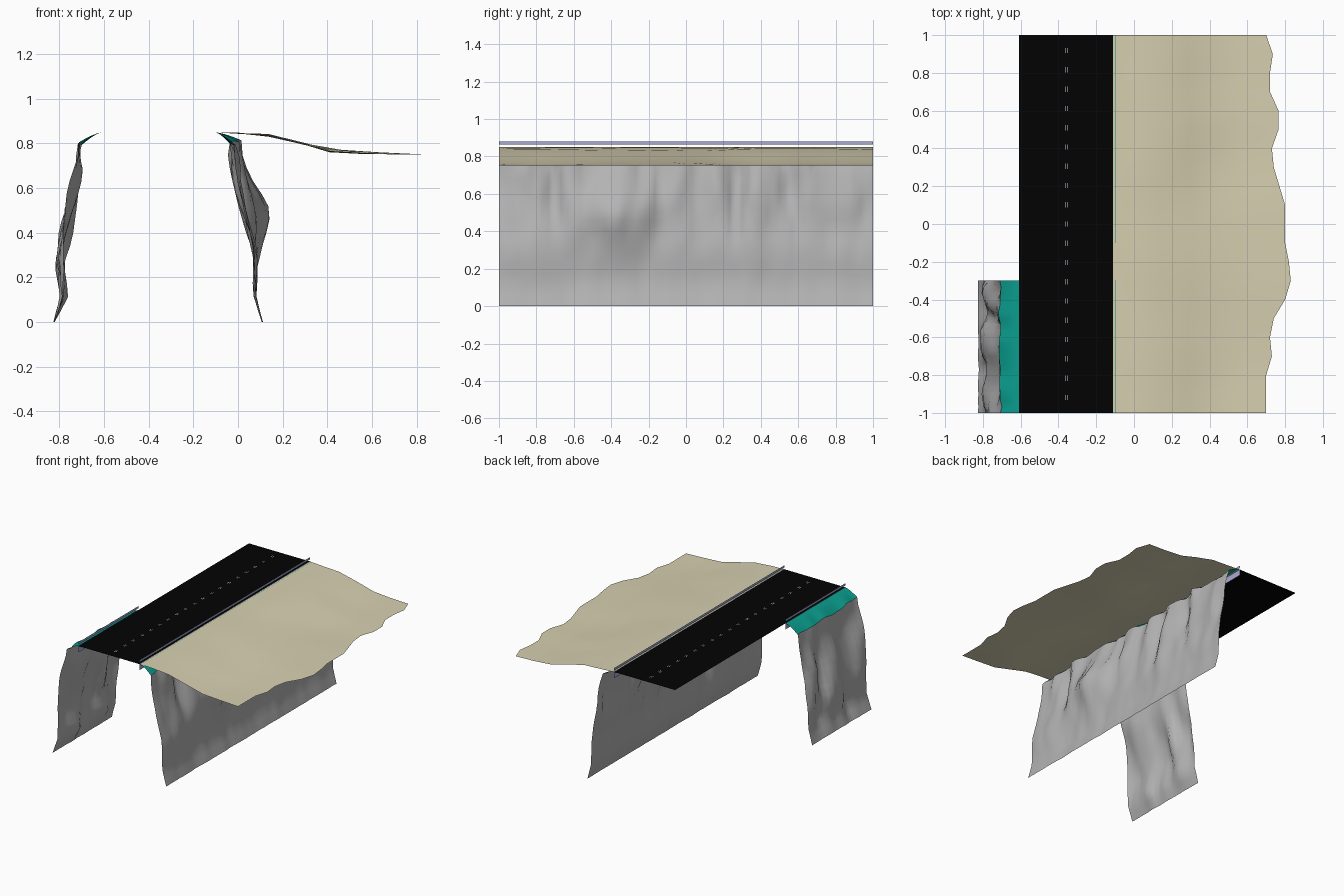
import bpy, math
from mathutils import noise, Vector

if "Cube" in bpy.data.objects:
    bpy.data.objects.remove(bpy.data.objects["Cube"])


def material(name, r, g, b):
    m = bpy.data.materials.new(name)
    m.diffuse_color = (r, g, b, 1)
    m.use_nodes = True
    m.node_tree.nodes["Principled BSDF"].inputs["Base Color"].default_value = m.diffuse_color
    return m


SAND = material("sand", 0.68, 0.63, 0.44)
ROCK = material("grey rock", 0.45, 0.45, 0.45)
TEAL = material("teal grass", 0.003, 0.34, 0.27)
ASPHALT = material("black asphalt", 0.0008, 0.0008, 0.0008)
WHITE = material("white paint", 0.85, 0.85, 0.85)
RAIL = material("lavender rail", 0.40, 0.40, 0.68)


def sheet(name, ys, count, point, mat):
    """Grid surface: one row per y, count points across given by point(y, j)."""
    verts = [point(y, j) for y in ys for j in range(count)]
    faces = [(i * count + j, i * count + j + 1, (i + 1) * count + j + 1, (i + 1) * count + j)
             for i in range(len(ys) - 1) for j in range(count - 1)]
    me = bpy.data.meshes.new(name)
    me.from_pydata(verts, [], faces)
    me.materials.append(mat)
    me.polygons.foreach_set("use_smooth", [True] * len(faces))
    ob = bpy.data.objects.new(name, me)
    bpy.context.collection.objects.link(ob)
    return ob


def steps(a, b, n):
    return [a + (b - a) * i / n for i in range(n + 1)]


def lerp(table, t):
    for (a, va), (b, vb) in zip(table, table[1:]):
        if t <= b:
            return va + (vb - va) * (t - a) / (b - a)
    return table[-1][1]


def bump(y, z, y0, z0, wy, wz):
    return math.exp(-((y - y0) / wy) ** 2 - ((z - z0) / wz) ** 2)


def rough(y, z, seed):
    # ridges run mostly vertically
    return noise.noise(Vector((y * 7, z * 2.5, seed))) + 0.4 * noise.noise(Vector((y * 15, z * 6, seed + 5)))


# Road with two columns of fine centre dashes
sheet("road", [-1, 1], 2, lambda y, j: ((-0.61, -0.11)[j], y, 0.85), ASPHALT)
for k in range(-9, 10):
    for x in (-0.365, -0.354):
        sheet("lane_dash", [k * 0.102 - 0.014, k * 0.102 + 0.014], 2,
              lambda y, j: (x + (j - 0.5) * 0.003, y, 0.8505), WHITE)

# Sand slope with a wavy outer edge
EDGE = [.70, .70, .70, .73, .72, .74, .80, .83, .82, .80, .80, .80, .77, .74, .73,
        .765, .765, .72, .72, .735, .70]
SAND_Z = [(-.11, .85), (0, .846), (.13, .836), (.28, .798), (.41, .765), (.55, .757), (.70, .751)]


def sand_point(y, j):
    x, z = SAND_Z[j]
    edge = EDGE[round((y + 1) * 10)]
    t = (x + 0.11) / 0.81
    wave = 0.016 * noise.noise(Vector((y * 2.6, x * 3, 2))) * math.sin(math.pi * t)
    return (x + (edge - 0.70) * t ** 2, y, min(max(z + wave, 0.75), 0.85))


sheet("sand_slope", steps(-1, 1, 20), len(SAND_Z), sand_point, SAND)

# Cliffs: base x by height, then ridges, grooves and one large bulge
LEFT = [(0, -.825), (.12, -.78), (.3, -.79), (.5, -.763), (.67, -.725), (.8, -.71)]
RIGHT = [(0, .11), (.12, .075), (.3, .075), (.5, .035), (.65, .01), (.8, -.015)]
ROWS = 14


def left_x(y, z):
    return lerp(LEFT, z) + 0.045 * rough(y, z, 3) * min(1, z / 0.15 + 0.15) * (1 if z < .72 else .7)


def right_x(y, z):
    x = lerp(RIGHT, z) + 0.045 * rough(y, z, 8) * min(1, z * 1.5 + 0.12)
    x += 0.10 * bump(y, z, -0.37, 0.50, 0.20, 0.15)
    for y0 in (-0.7, -0.14, 0.27, 0.56):
        x -= 0.035 * bump(y, z, y0, 0.62, 0.045, 0.2)
    return x


def cliff_top(y, seed):
    return 0.80 + 0.025 * noise.noise(Vector((y * 9, 0, seed + 0.4)))


def cliff_point(fx, seed):
    def point(y, j):
        z = j / ROWS * cliff_top(y, seed)
        return (fx(y, z), y, z)
    return point


def bank_point(fx, seed, x0):
    # Grass bank curving from the road edge down to the cliff top
    def point(y, j):
        top = cliff_top(y, seed)
        t = j / 4
        return (x0 + (fx(y, top) - x0) * t, y, 0.85 + (top - 0.85) * t ** 1.4)
    return point


for side, fx, seed, x0, ys in (("left", left_x, 3, -0.61, steps(-1, -0.3, 21)),
                               ("right", right_x, 8, -0.10, steps(-1, 1, 60))):
    sheet(side + "_cliff", ys, ROWS + 1, cliff_point(fx, seed), ROCK)
    sheet(side + "_grass_bank", ys, 5, bank_point(fx, seed, x0), TEAL)

# Guard rails: upper band, and a lower band beneath the road edge
for side, x, end in (("left", -0.61, -0.3), ("right", -0.11, 1)):
    for part, lo, hi in (("upper_rail", .863, .88), ("lower_rail", .805, .852)):
        sheet(side + "_" + part, [-1, end], 2, lambda y, j: (x, y, (lo, hi)[j]), RAIL)
